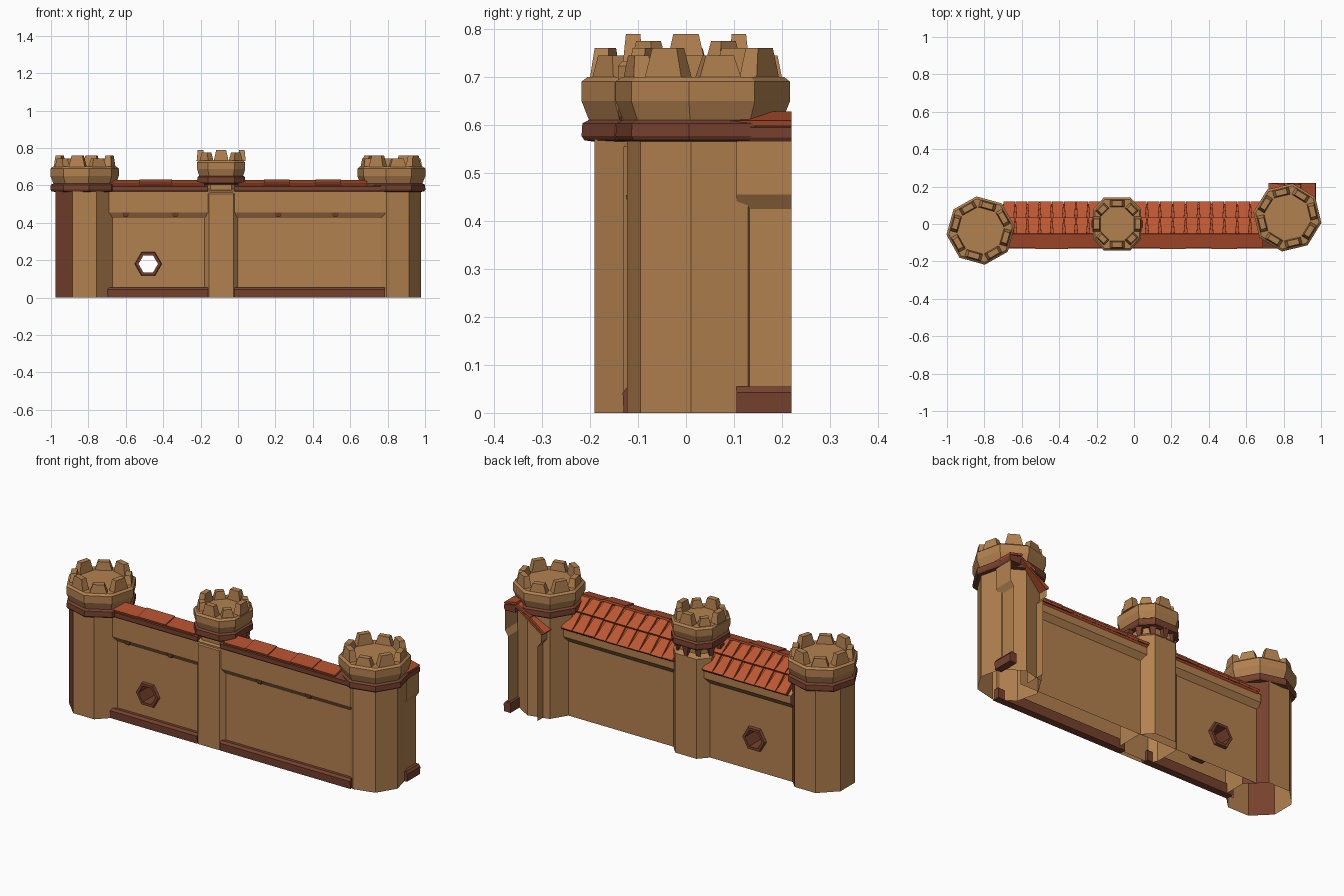
import bpy, bmesh, math, random
from mathutils import Matrix, Vector

if "Cube" in bpy.data.objects:
    bpy.data.objects.remove(bpy.data.objects["Cube"])

random.seed(4)


def material(name, rgb):
    m = bpy.data.materials.new(name)
    m.diffuse_color = (*rgb, 1)
    m.use_nodes = True
    m.node_tree.nodes["Principled BSDF"].inputs["Base Color"].default_value = m.diffuse_color
    return m


STONE = material("tan stone", (0.45, 0.222, 0.08))
TRIM = material("dark red brown trim", (0.18, 0.053, 0.027))
TILE = material("orange roof tile", (0.50, 0.095, 0.032))
BOARD = material("deep orange ridge tile", (0.42, 0.075, 0.026))


def finish(name, bm, *mats):
    bmesh.ops.recalc_face_normals(bm, faces=bm.faces)
    me = bpy.data.meshes.new(name)
    bm.to_mesh(me)
    bm.free()
    for m in mats:
        me.materials.append(m)
    ob = bpy.data.objects.new(name, me)
    bpy.context.collection.objects.link(ob)
    return ob


def loft(bm, rings, caps=True):
    """Join equal-length closed rings of points with quads."""
    vs = [[bm.verts.new(p) for p in r] for r in rings]
    n = len(vs[0])
    for a, b in zip(vs, vs[1:]):
        for i in range(n):
            bm.faces.new((a[i], a[(i + 1) % n], b[(i + 1) % n], b[i]))
    if caps:
        bm.faces.new(vs[0])
        bm.faces.new(vs[-1])


def octagon(cx, cy, r, z, rot, skew, sy):
    """Octagon; skew widens every second side (a square with cut corners)."""
    angles = [math.radians(rot + 45 * i + (skew if i % 2 == 0 else -skew)) for i in range(8)]
    return [(cx + r * math.cos(a), cy + sy * r * math.sin(a), z) for a in angles]


def lathe(name, cx, cy, rot, profile, mat, skew=0, sy=1.0, caps=True):
    bm = bmesh.new()
    loft(bm, [octagon(cx, cy, r, z, rot, skew, sy) for r, z in profile], caps)
    return finish(name, bm, mat)


def taper(bm, cx, cy, angle, dist, bottom, top, z0, z1):
    """Tapered block facing outward; bottom and top are (depth, width)."""
    m = Matrix.Translation((cx, cy, 0)) @ Matrix.Rotation(math.radians(angle), 4, 'Z')
    rings = []
    for (d, w), z in ((bottom, z0), (top, z1)):
        rings.append([m @ Vector((dist + sx * d / 2, s * w / 2, z))
                      for sx, s in ((-1, -1), (1, -1), (1, 1), (-1, 1))])
    loft(bm, rings)


# ---- towers ----
def crown(name, cx, cy, rot, R, z, width, rim=.135, tall=.06, skew=0, sy=1.0):
    # trim ring, flared parapet and eight merlons of alternating height
    lathe(name + "_ring", cx, cy, rot,
          [(R * .86, z), (R * .97, z + .003), (R * 1.0, z + .012), (R * .99, z + .038), (R * .9, z + .047)],
          TRIM, skew, sy)
    lathe(name + "_parapet", cx, cy, rot,
          [(R * .91, z + .043), (R, z + .043 + (rim - .043) * .45), (R, z + rim - .01), (R * .93, z + rim)],
          STONE, skew, sy)
    bm = bmesh.new()
    for i in range(8):
        short = .75 if i % 2 == (0 if not skew else 1) else 1
        w = width * (.8 if skew and i % 2 else 1)
        taper(bm, cx, cy, rot + 22.5 + 45 * i, R * .75, (.042, w), (.03, w * .66),
              z + rim - .003, z + rim + tall * short)
    finish(name + "_merlons", bm, STONE)


left = lathe("left_tower_shaft", -.82, -.035, 22.5, [(.168, 0), (.168, .57)], STONE, caps=False)
left.data.materials.append(TRIM)
for f in left.data.polygons:  # two opposite painted facets
    if f.normal.x * f.normal.y > .3:
        f.material_index = 1
lathe("right_tower_shaft", .82, .035, -9, [(.16, 0), (.16, .57)], STONE, caps=False)
crown("left_tower", -.82, -.035, 7, .184, .565, .09)
crown("right_tower", .82, .035, -9, .184, .565, .09)

MX = -.09
SK = 6.5
lathe("middle_tower_shaft", MX, 0, -22.5, [(.135, 0), (.135, .555), (.115, .575), (.115, .615)],
      STONE, -SK, 1.1, False)
crown("middle_tower", MX, 0, -22.5, .147, .606, .08, .127, .056, -SK, 1.1)
bm = bmesh.new()
for a in range(0, 181, 30):
    taper(bm, MX, 0, a, .122, (.012, .014), (.03, .036), .545, .612)
finish("middle_tower_corbels", bm, TRIM)


# ---- wall sections: s runs along the wall, y across it (outside is negative) ----
def along_x(s, y, z):
    return (s, y, z)


def along_y(s, y, z):
    return (.84 - y, s, z)


WALL = [(-.105, 0), (-.105, .425), (-.124, .455), (-.124, .57), (-.06, .60), (.1, .49), (.1, .445), (.077, .415), (.077, 0)]
BASE = [(-.09, 0), (-.13, 0), (-.132, .042), (-.122, .055), (-.09, .055)]
CORNICE = [(-.06, .567), (-.124, .565), (-.13, .574), (-.13, .595), (-.06, .61)]


def extrude(name, pts, s0, s1, place, mat, caps=True):
    bm = bmesh.new()
    loft(bm, [[place(s, y, z) for y, z in pts] for s in (s0, s1)], caps)
    return finish(name, bm, mat)


def slab(bm, place, s, w0, w1, a, b, t):
    """Roof tile from point a (width w0) down to point b (width w1)."""
    d = Vector((b[0] - a[0], b[1] - a[1])).normalized()
    n = Vector((-d.y, d.x))
    if n.y < 0:
        n = -n
    rings = []
    for k in (0, t):
        rings.append([place(s + sx * w / 2, p[0] + n.x * k, p[1] + n.y * k)
                      for p, w, sx in ((a, w0, -1), (a, w0, 1), (b, w1, 1), (b, w1, -1))])
    loft(bm, rings)


def roof(name, s0, s1, place):
    # two rows of tapered tiles on the inner slope
    bm = bmesh.new()
    n = max(1, round((s1 - s0) / .068))
    w = (s1 - s0) / n
    for i in range(n):
        s = s0 + (i + .5) * w
        lift = random.uniform(0, .004)
        slab(bm, place, s, w * .72, w * .97, (.015, .556 + lift), (.113, .49 + lift), .012)
        slab(bm, place, s, w * .72, w * .97, (-.065, .610 + lift), (.03, .560 + lift), .012)
    finish(name + "_tiles", bm, TILE)
    # solid bed under the tiles so no gaps show
    extrude(name + "_bed", [(-.06, .60), (-.06, .612), (.108, .494), (.1, .485)], s0, s1, place, BOARD)
    # long ridge boards on the outer edge
    bm = bmesh.new()
    n = max(1, round((s1 - s0) / .15))
    w = (s1 - s0) / n
    for i in range(n):
        lift = .005 * (i % 2)
        slab(bm, place, s0 + (i + .5) * w, w, w, (-.05, .617 + lift), (-.127 - lift, .598 + lift), .011)
    finish(name + "_ridge_boards", bm, BOARD)


wall = extrude("long_wall", WALL, -.72, .785, along_x, STONE)
for nm, a, b in (("left", -.70, MX - .07), ("right", MX + .07, .785)):
    extrude(nm + "_base_trim", BASE, a, b, along_x, TRIM)
    extrude(nm + "_cornice", CORNICE, a, b, along_x, TRIM)
roof("left_roof", -.70, -.18, along_x)
roof("right_roof", 0.0, .69, along_x)

# short wall turning back at the right end, cut open at the end
extrude("return_wall", WALL[:-1] + [(.077, 0)], .105, .22, along_y, STONE, False)
extrude("return_base_trim", BASE, .105, .22, along_y, TRIM)
extrude("return_cornice", CORNICE, .105, .22, along_y, TRIM)
roof("return_roof", .09, .22, along_y)

# small brackets under the front overhang
bm = bmesh.new()
for x in (-.60, -.335, .215, .52):
    taper(bm, x, 0, -90, .113, (.016, .018), (.024, .042), .43, .454)
finish("wall_brackets", bm, TRIM)


# ---- hexagonal window through the wall ----
def hexagon(r, y):
    return [(-.48 + r * math.cos(math.radians(60 * i)), y,
             .18 + r * math.sin(math.radians(60 * i))) for i in range(6)]


bm = bmesh.new()
loft(bm, [hexagon(.062, -.2), hexagon(.062, .2)])
cutter = finish("window_cutter", bm, STONE)
cutter.hide_render = True
mod = wall.modifiers.new("window", 'BOOLEAN')
mod.object, mod.operation, mod.solver = cutter, 'DIFFERENCE', 'EXACT'
bpy.context.view_layer.objects.active = wall
bpy.ops.object.modifier_apply(modifier=mod.name)
bpy.data.objects.remove(cutter)
bm = bmesh.new()
rings = [(.052, -.118), (.068, -.118), (.073, -.104), (.073, .076), (.068, .092), (.052, .092), (.052, -.118)]
loft(bm, [hexagon(r, y) for r, y in rings], False)
bmesh.ops.remove_doubles(bm, verts=bm.verts, dist=1e-5)
finish("window_frame", bm, TRIM)

# the walls are hollow shells: open the underside and the hidden ends
for name in ("long_wall", "return_wall"):
    me = bpy.data.objects[name].data
    bm = bmesh.new()
    bm.from_mesh(me)
    gone = [f for f in bm.faces if all(v.co.z < .001 for v in f.verts)
            or (name == "long_wall" and abs(f.normal.x) > .9 and abs(f.calc_center_median().x) > .7)]
    bmesh.ops.delete(bm, geom=gone, context='FACES')
    bm.to_mesh(me)
    bm.free()
